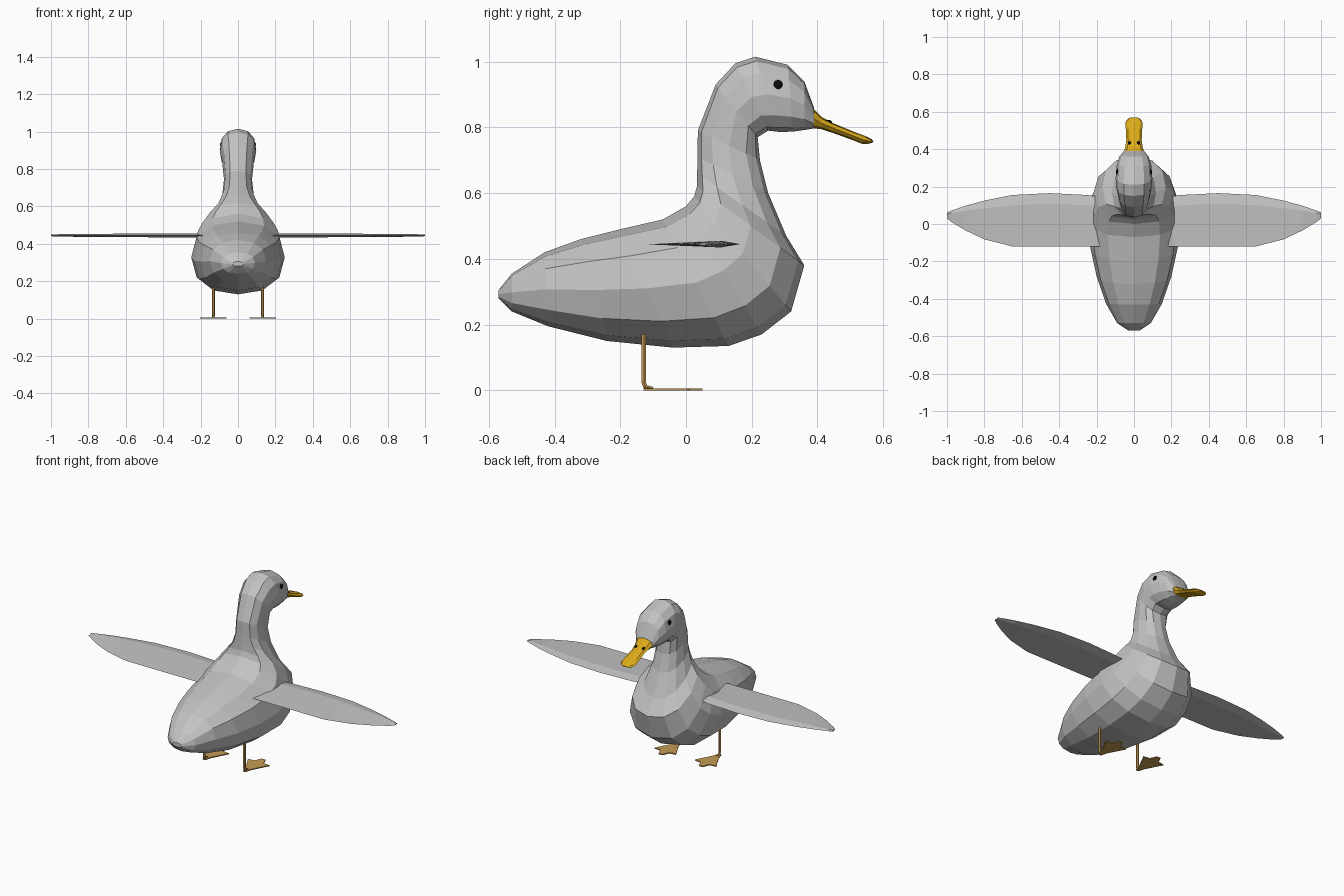
import bpy, bmesh, math
from mathutils import Vector

if "Cube" in bpy.data.objects:
    bpy.data.objects.remove(bpy.data.objects["Cube"])


def material(name, rgb):
    m = bpy.data.materials.new(name)
    m.diffuse_color = (*rgb, 1)
    m.use_nodes = True
    m.node_tree.nodes["Principled BSDF"].inputs["Base Color"].default_value = m.diffuse_color
    return m


GREY = material("feather grey", (0.55, 0.55, 0.55))
YELLOW = material("bill yellow", (0.72, 0.41, 0.01))
TAN = material("leg tan", (0.56, 0.33, 0.09))
BLACK = material("eye black", (0.003, 0.003, 0.003))


def finish(name, bm, mat):
    bmesh.ops.recalc_face_normals(bm, faces=bm.faces)
    me = bpy.data.meshes.new(name)
    bm.to_mesh(me)
    bm.free()
    me.materials.append(mat)
    ob = bpy.data.objects.new(name, me)
    bpy.context.collection.objects.link(ob)
    return ob


def loft(name, rings, mat):
    """Skin a list of equal-length closed rings of points and cap both ends."""
    bm = bmesh.new()
    vs = [[bm.verts.new(p) for p in r] for r in rings]
    n = len(vs[0])
    for a, b in zip(vs, vs[1:]):
        for i in range(n):
            j = (i + 1) % n
            bm.faces.new((a[i], a[j], b[j], b[i]))
    bm.faces.new(vs[0])
    bm.faces.new(vs[-1])
    return finish(name, bm, mat)


def oval(ty, tz, by, bz, w, n=12, power=0.85):
    """Ring across x whose top and bottom points lie in the middle plane."""
    top, bot = Vector((0, ty, tz)), Vector((0, by, bz))
    mid, half = (top + bot) / 2, (top - bot) / 2
    pts = []
    for k in range(n):
        a = math.tau * k / n
        s, c = math.sin(a), math.cos(a)
        sx = math.copysign(abs(s) ** power, s) if abs(s) > 1e-6 else 0
        cz = math.copysign(abs(c) ** power, c) if abs(c) > 1e-6 else 0
        pts.append(mid + half * cz + Vector((w * sx, 0, 0)))
    return pts


# Body, neck and head: back y, z, front y, z, half width
body = [
    (-.57, .305, -.57, .28, .03), (-.53, .355, -.53, .24, .09),
    (-.43, .42, -.42, .195, .15), (-.32, .46, -.24, .15, .20),
    (-.20, .49, -.04, .13, .235), (-.07, .52, .13, .135, .25),
    (0, .56, .23, .17, .24), (.025, .59, .32, .24, .215),
    (.033, .62, .36, .38, .17), (.034, .66, .305, .47, .118),
    (.035, .71, .25, .60, .085), (.036, .79, .225, .70, .075),
    (.09, .93, .218, .77, .086), (.15, .995, .25, .79, .096),
    (.21, 1.015, .285, .786, .098), (.31, .99, .325, .787, .092),
    (.36, .94, .36, .792, .078), (.39, .858, .39, .797, .054),
]
loft("body", [oval(*r) for r in body], GREY)

# Bill
bill = [
    (.385, .860, .385, .797, .055), (.415, .830, .41, .795, .046),
    (.45, .812, .45, .782, .041), (.51, .787, .505, .762, .044),
    (.55, .772, .535, .750, .046), (.565, .764, .555, .750, .036),
    (.57, .758, .567, .753, .02),
]
loft("bill", [oval(*r, n=8) for r in bill], YELLOW)


def ball(name, loc, r, scale):
    bm = bmesh.new()
    bmesh.ops.create_uvsphere(bm, u_segments=10, v_segments=6, radius=r)
    for v in bm.verts:
        v.co = Vector(loc) + Vector(a * b for a, b in zip(v.co, scale))
    return finish(name, bm, BLACK)


# Wing stations: x, leading y, trailing y, half thickness
wing = [
    (.15, .14, -.12, .010), (.25, .155, -.12, .010), (.45, .165, -.12, .010),
    (.65, .155, -.12, .009), (.80, .125, -.082, .008), (.90, .098, -.035, .007),
    (.975, .072, .010, .006), (1.0, .062, .030, .004),
]
# Foot outline relative to the leg, with scalloped web between three toes
foot = [(-.008, -.13), (.008, -.13), (.02, -.09), (.07, .005), (.03, .01),
        (.012, .05), (-.012, .05), (-.03, .01), (-.07, .005), (-.02, -.09)]

for side, s in (("left", -1), ("right", 1)):
    # Wings
    rings = []
    for x, lead, trail, t in wing:
        chord = lead - trail
        rings.append([(s * x, lead, .445), (s * x, lead - .2 * chord, .445 + t),
                      (s * x, trail, .444), (s * x, lead - .2 * chord, .445 - t)])
    loft(side + "_wing", rings, GREY)

    # Legs, bending forward at the ankle
    path = [(-.128, .18, 0), (-.128, .022, 0), (-.124, .011, .7), (-.10, .006, 1.4)]
    rings = []
    for y, z, tilt in path:
        r = .008 if tilt < 1 else .005
        rings.append([(s * .132 + r * math.cos(a), y + r * math.sin(a) * math.cos(tilt),
                       z + r * math.sin(a) * math.sin(tilt))
                      for a in (math.tau * k / 6 for k in range(6))])
    loft(side + "_leg", rings, TAN)

    # Webbed feet
    loft(side + "_foot", [[(s * .132 + x, y, z) for x, y in foot] for z in (0, .006)], TAN)

    # Eyes and nostrils
    ball(side + "_eye", (s * .088, .28, .93), .014, (.6, 1, 1))
    ball(side + "_nostril", (s * .024, .432, .816), .012, (.7, 1, .6))
